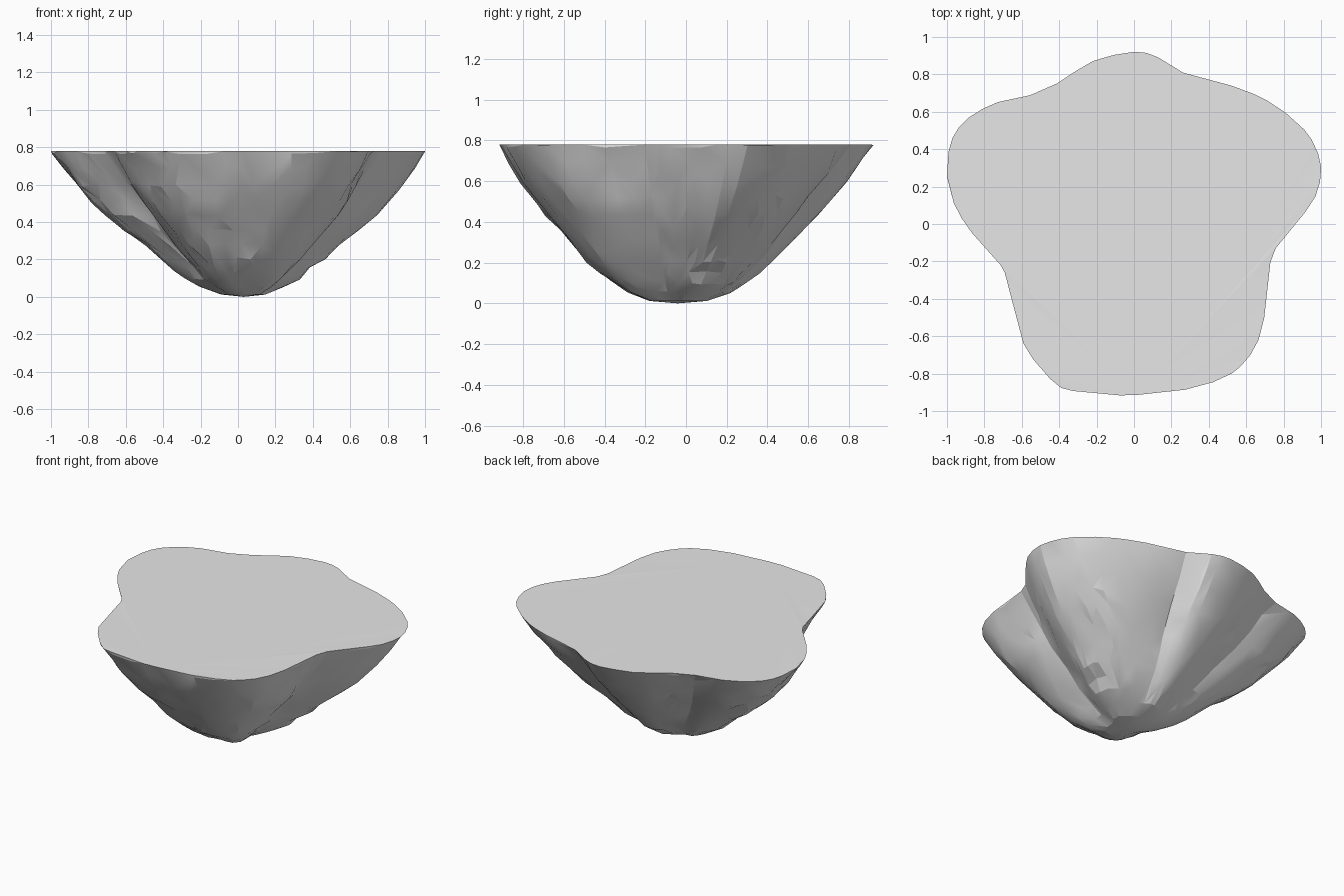
import bpy, bmesh, math, random
from mathutils import Vector, noise

if "Cube" in bpy.data.objects:
    bpy.data.objects.remove(bpy.data.objects["Cube"])

random.seed(4)
TOP = 0.78

# Lobed rim outline, clockwise from the front
RIM = [(-.07, -.915), (-.25, -.9), (-.39, -.875), (-.5, -.77), (-.58, -.66), (-.62, -.54),
       (-.655, -.4), (-.69, -.26), (-.74, -.19), (-.83, -.09), (-.92, .03), (-.98, .16),
       (-1, .3), (-.97, .46), (-.88, .57), (-.73, .65), (-.55, .69), (-.38, .77),
       (-.22, .87), (0, .92), (.13, .89), (.26, .81), (.52, .74), (.71, .66),
       (.85, .56), (.95, .45), (1, .3), (.97, .15), (.88, .02), (.78, -.1),
       (.73, -.2), (.71, -.4), (.665, -.62), (.57, -.76), (.46, -.83), (.3, -.88), (.1, -.905)]
NOTCHES = [(-.69, -.26), (.73, -.2), (.26, .81), (-.55, .69)]

# Height, width scale and depth scale of each ring, top to bottom
RINGS = [(.765, .995, .995), (.69, .935, .94), (.6, .868, .87), (.52, .80, .80), (.44, .73, .73),
         (.36, .63, .65), (.28, .53, .575), (.21, .445, .50), (.15, .365, .425),
         (.1, .30, .35), (.055, .225, .275), (.012, .12, .155)]


def smooth_outline(pts):
    """Double the outline points along a smooth closed curve."""
    out = []
    n = len(pts)
    for i in range(n):
        a, b, c, d = (Vector(pts[(i + k) % n]) for k in (-1, 0, 1, 2))
        out += [b, (b + c) * 0.5625 - (a + d) * 0.0625]
    return out


def crease(p):
    """How close a rim point lies to a valley between lobes."""
    return max(math.exp(-((p - Vector(q)).length / 0.1) ** 2) for q in NOTCHES)


rim = smooth_outline(RIM)
n = len(rim)
bm = bmesh.new()

# Flat top edge, then rocky rings shrinking to the base
rings = [[bm.verts.new((p.x, p.y, TOP)) for p in rim]]
for level, (z, sx, sy) in enumerate(RINGS):
    f = 1 - z / TOP
    ring = []
    for p in rim:
        k = 1 - 0.05 * math.sin(math.pi * f) * crease(p)
        q = Vector((p.x * sx * k + 0.03 * f, p.y * sy * k - 0.04 * f, z))
        if level > 0:
            # Broad bumps pushed along the sloping side
            out = Vector((p.x, p.y, 0)).normalized() * 0.75 - Vector((0, 0, 0.6))
            fade = min(1, z / 0.12)
            q += out * fade * 0.02 * noise.noise(q * 6.5)
            q.z += random.uniform(-.005, .005) * fade
        ring.append(bm.verts.new(q))
    rings.append(ring)

# Side facets with randomly turned diagonals
for up, low in zip(rings, rings[1:]):
    for i in range(n):
        j = (i + 1) % n
        a, b, c, d = up[i], up[j], low[j], low[i]
        tris = ((a, b, c), (a, c, d)) if random.random() < .5 else ((a, b, d), (b, c, d))
        for t in tris:
            bm.faces.new(t)

# Level top and closed base
top_centre = bm.verts.new((0, 0, TOP))
base_centre = bm.verts.new((.03, -.04, 0))
for i in range(n):
    j = (i + 1) % n
    bm.faces.new((rings[0][j], rings[0][i], top_centre))
    bm.faces.new((rings[-1][i], rings[-1][j], base_centre))
bmesh.ops.recalc_face_normals(bm, faces=bm.faces[:])

mesh = bpy.data.meshes.new("floating_rock")
bm.to_mesh(mesh)
bm.free()
rock = bpy.data.objects.new("floating_rock", mesh)
bpy.context.collection.objects.link(rock)

stone = bpy.data.materials.new("light_grey_stone")
stone.diffuse_color = (0.8, 0.8, 0.8, 1)
stone.use_nodes = True
stone.node_tree.nodes["Principled BSDF"].inputs["Base Color"].default_value = stone.diffuse_color
mesh.materials.append(stone)

# Soften shallow facets, keep rim and valleys sharp
bpy.context.view_layer.objects.active = rock
rock.select_set(True)

# Collapse to irregular rock facets
facets = rock.modifiers.new("facets", 'DECIMATE')
facets.ratio = 0.5
bpy.ops.object.modifier_apply(modifier=facets.name)
bpy.ops.object.shade_smooth_by_angle(angle=math.radians(14))
